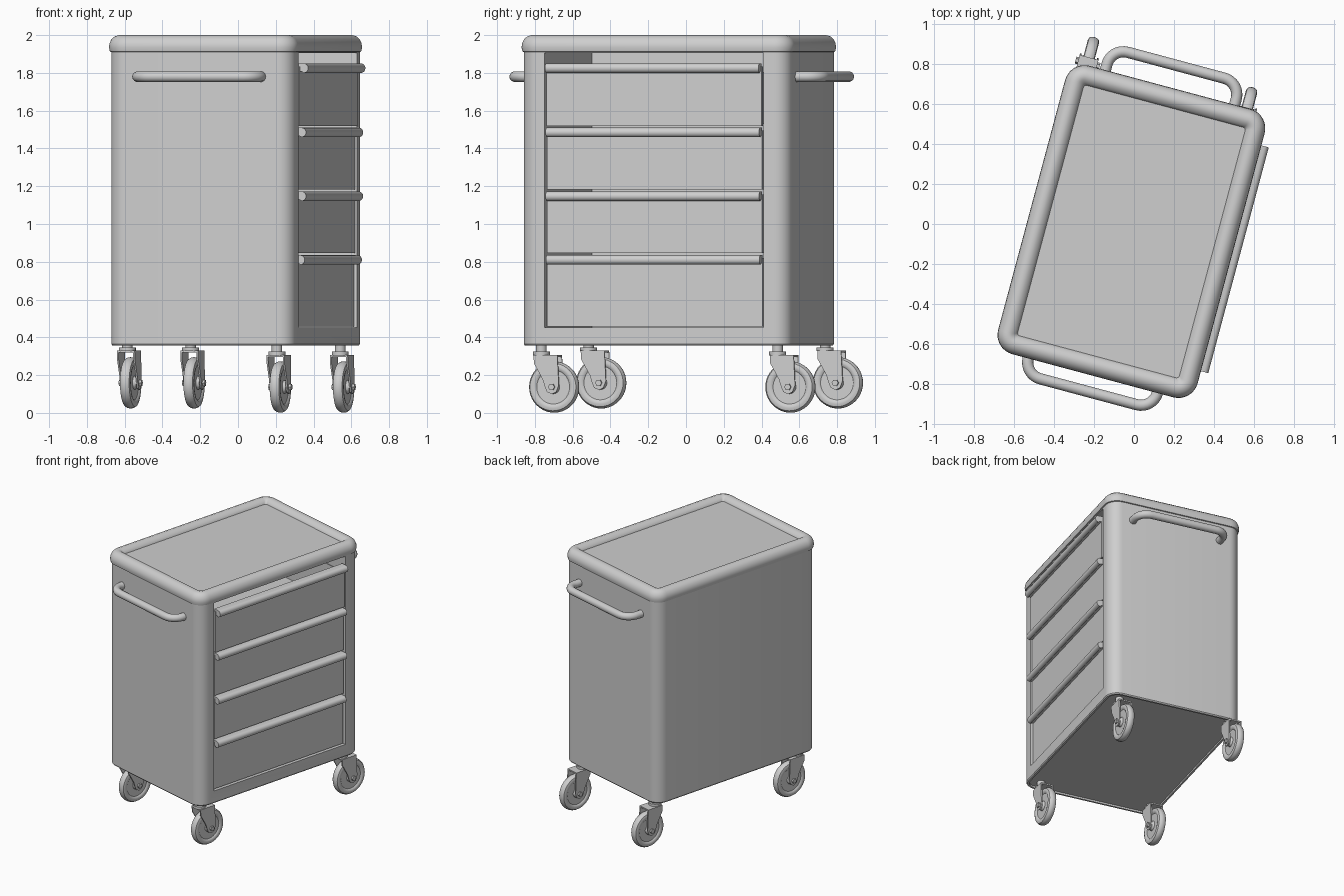
import bpy, bmesh, math
from mathutils import Matrix, Vector

if "Cube" in bpy.data.objects:
    bpy.data.objects.remove(bpy.data.objects["Cube"])

# The cart stands turned 15 degrees about z; parts are built straight, then placed
PLACE = Matrix.Translation((-0.013, -0.038, 0)) @ Matrix.Rotation(math.radians(-15), 4, 'Z')
grey = bpy.data.materials.new("light_grey")
grey.diffuse_color = (0.62, 0.62, 0.62, 1)
grey.use_nodes = True
grey.node_tree.nodes["Principled BSDF"].inputs["Base Color"].default_value = grey.diffuse_color


def finish(name, bm, smooth=True):
    bmesh.ops.recalc_face_normals(bm, faces=bm.faces)
    me = bpy.data.meshes.new(name)
    bm.to_mesh(me)
    bm.free()
    me.materials.append(grey)
    ob = bpy.data.objects.new(name, me)
    bpy.context.collection.objects.link(ob)
    ob.matrix_world = PLACE
    if smooth:
        shade(ob)
    return ob


def activate(ob):
    bpy.ops.object.select_all(action='DESELECT')
    ob.select_set(True)
    bpy.context.view_layer.objects.active = ob


def shade(ob):
    activate(ob)
    bpy.ops.object.shade_smooth_by_angle(angle=math.radians(35))


def skin(bm, loops, closed=False):
    """Bridge successive vertex loops; cap the ends unless closed."""
    rings = [[bm.verts.new(p) for p in lp] for lp in loops]
    n = len(rings[0])
    pairs = list(zip(rings, rings[1:])) + ([(rings[-1], rings[0])] if closed else [])
    for a, b in pairs:
        for i in range(n):
            bm.faces.new((a[i], a[(i + 1) % n], b[(i + 1) % n], b[i]))
    if not closed:
        bm.faces.new(rings[0])
        bm.faces.new(rings[-1])


def rounded_rect(w, l, r, z, seg=8):
    pts = []
    for k, (sx, sy) in enumerate(((1, 1), (-1, 1), (-1, -1), (1, -1))):
        for i in range(seg + 1):
            a = (k + i / seg) * math.pi / 2
            pts.append((sx * (w / 2 - r) + r * math.cos(a), sy * (l / 2 - r) + r * math.sin(a), z))
    return pts


def stack(name, w, l, r, rings, smooth=True):
    """Rounded rectangle levels given as (inset, z)."""
    bm = bmesh.new()
    skin(bm, [rounded_rect(w - 2 * i, l - 2 * i, max(r - i, 0.015), z) for i, z in rings])
    return finish(name, bm, smooth)


def box(bm, x0, x1, y0, y1, z0, z1):
    skin(bm, [[(x0, y0, z), (x1, y0, z), (x1, y1, z), (x0, y1, z)] for z in (z0, z1)])


def cylinder(bm, c, r, h, axis='Z', seg=20):
    rot = Matrix.Rotation(math.pi / 2, 4, 'Y') if axis == 'X' else Matrix.Identity(4)
    bmesh.ops.create_cone(bm, cap_ends=True, segments=seg, radius1=r, radius2=r, depth=h,
                          matrix=Matrix.Translation(c) @ rot)


def cut(ob, cutter):
    mod = ob.modifiers.new("cut", 'BOOLEAN')
    mod.operation, mod.solver, mod.object = 'DIFFERENCE', 'EXACT', cutter
    activate(ob)
    bpy.ops.object.modifier_apply(modifier=mod.name)
    bpy.data.objects.remove(cutter)


# Cabinet: rounded body with an open drawer bay and a shallow underside recess
body = stack("cabinet_body", 1.01, 1.47, 0.09, [(0.006, 0.356), (0, 0.364), (0, 1.915)], False)
bm = bmesh.new()
box(bm, -0.46, 0.7, -0.6, 0.6, 0.452, 1.905)
cut(body, finish("bay_cutter", bm, False))
cut(body, stack("underside_cutter", 0.97, 1.43, 0.07, [(0, 0.3), (0, 0.37)], False))
shade(body)

# Top tray with a thick rounded rim and sunken floor
stack("top_tray", 1.034, 1.494, 0.1,
      [(0.02, 1.908), (0.005, 1.913), (0, 1.935), (0.003, 1.957), (0.013, 1.978), (0.03, 1.993),
       (0.052, 2.0), (0.072, 1.995), (0.088, 1.983), (0.096, 1.972), (0.098, 1.966)])

# Drawers: front panel, open box behind it and a rounded pull along the top
drawers = [(1.52, 1.825, 0.014), (1.182, 1.485, 0.002), (0.847, 1.147, 0.002), (0.458, 0.81, -0.005)]
for k, (lo, grip, out) in enumerate(drawers, 1):
    f = 0.495 + out
    bm = bmesh.new()
    box(bm, f - 0.025, f, -0.59, 0.59, lo, grip + 0.01)
    for y in (-0.57, 0.56):
        box(bm, -0.42, f - 0.025, y, y + 0.01, lo + 0.01, grip - 0.02)
    box(bm, -0.43, -0.42, -0.57, 0.57, lo + 0.01, grip - 0.02)
    box(bm, -0.42, f - 0.025, -0.56, 0.56, lo + 0.01, lo + 0.02)
    finish(f"drawer_{k}", bm)
    bm = bmesh.new()
    arc = [(f + 0.022 + 0.024 * math.cos(a), grip + 0.025 * math.sin(a))
           for a in (math.pi * (i / 10 - 0.5) for i in range(11))]
    prof = arc + [(f - 0.02, grip + 0.025), (f - 0.02, grip - 0.018), (f + 0.01, grip - 0.018)]
    skin(bm, [[(x, y, z) for x, z in prof] for y in (-0.585, 0.585)])
    finish(f"drawer_pull_{k}", bm)


def push_handle(name, side, reach):
    """Bent tube fixed to one end of the cabinet."""
    hw, bend, r, z = 0.335, 0.085, 0.028, 1.78
    path = [Vector((-hw, 0.72, z))]
    for cx, a0 in ((-hw + bend, math.pi), (hw - bend, math.pi / 2)):
        for i in range(9):
            a = a0 - i / 8 * math.pi / 2
            path.append(Vector((cx + bend * math.cos(a), reach - bend + bend * math.sin(a), z)))
    path.append(Vector((hw, 0.72, z)))
    loops = []
    for i, p in enumerate(path):
        t = (path[min(i + 1, len(path) - 1)] - path[max(i - 1, 0)]).normalized()
        n = Vector((-t.y, t.x, 0))
        ring = [p + r * (n * math.cos(a) + Vector((0, 0, math.sin(a))))
                for a in (j * math.tau / 14 for j in range(14))]
        loops.append([(q.x, q.y * side, q.z) for q in ring])
    bm = bmesh.new()
    skin(bm, loops)
    finish(name, bm)


push_handle("push_handle_front", -1, 0.83)
push_handle("push_handle_back", 1, 0.862)

# Casters: trailing fork plates, swivel, stem, axle and wheel
half = [(0.008, 0.036), (0.03, 0.036), (0.036, 0.02), (0.09, 0.02), (0.098, 0.027), (0.112, 0.029),
        (0.126, 0.025), (0.134, 0.013)]
wheel_profile = half + [(0.136, 0)] + [(r, -x) for r, x in reversed(half)]
fork = [(-0.1, 0.17), (0.03, 0.17), (0.034, 0.09), (0.038, 0.01), (0.024, -0.026), (0, -0.038),
        (-0.026, -0.026), (-0.038, 0.0), (-0.05, 0.04), (-0.075, 0.085), (-0.098, 0.125)]
casters = {"front_right": (0.4, -0.576, 0.137), "back_right": (0.4, 0.719, 0.137),
           "front_left": (-0.43, -0.54, 0.159), "back_left": (-0.43, 0.757, 0.159)}
for where, (x, y, z) in casters.items():
    bm = bmesh.new()
    skin(bm, [[(x + u, y + r * math.cos(a), z + r * math.sin(a)) for r, u in wheel_profile]
              for a in (i * math.tau / 40 for i in range(40))], closed=True)
    finish("wheel_" + where, bm)
    bm = bmesh.new()
    for s in (-1, 1):
        skin(bm, [[(x + s * d, y + p, z + q) for p, q in fork] for d in (0.04, 0.049)])
        cylinder(bm, (x + s * 0.055, y, z), 0.018, 0.014, 'X', 6)
    box(bm, x - 0.049, x + 0.049, y - 0.1, y + 0.03, z + 0.16, z + 0.17)
    cylinder(bm, (x, y, z), 0.012, 0.11, 'X')
    cylinder(bm, (x, y - 0.07, z + 0.178), 0.045, 0.02)
    top = 0.372
    cylinder(bm, (x, y - 0.07, (z + 0.18 + top) / 2), 0.028, top - z - 0.18)
    finish("caster_fork_" + where, bm)
